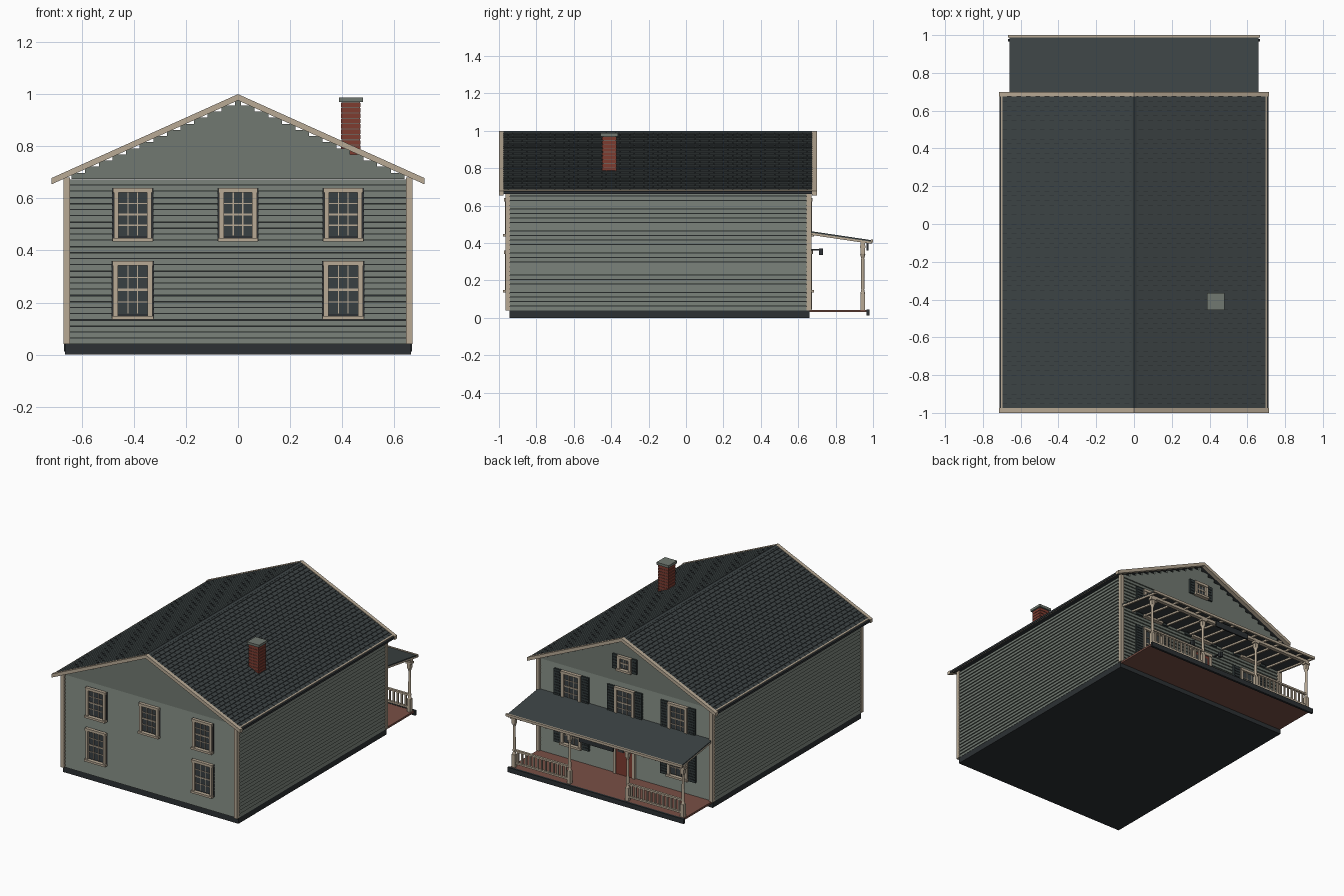
import bpy, bmesh
from mathutils import Matrix, Vector

cube = bpy.data.objects.get("Cube")
if cube:
    bpy.data.objects.remove(cube, do_unlink=True)


def material(name, *rgb):
    m = bpy.data.materials.new(name)
    m.use_nodes = True
    m.diffuse_color = (*rgb, 1)
    m.node_tree.nodes["Principled BSDF"].inputs["Base Color"].default_value = (*rgb, 1)
    return m


SIDING = material("sage siding", .165, .19, .165)
TRIM = material("tan trim", .48, .40, .30)
ROOF = material("slate roof", .045, .056, .058)
DARK = material("dark stone", .025, .03, .033)
GLASS = material("window glass", .04, .05, .055)
BRICK = material("red brick", .21, .045, .03)
MORTAR = material("mortar", .17, .12, .10)
DECK = material("deck boards", .19, .08, .06)
SHUTTER = material("shutter green", .03, .042, .042)


class Part:
    """Collects boxes, prisms and cones into one object."""

    def __init__(self, name, mat):
        self.name, self.mat, self.bm = name, mat, bmesh.new()

    def box(self, x0, x1, y0, y1, z0, z1):
        lo, hi = Vector((x0, y0, z0)), Vector((x1, y1, z1))
        size = [abs(v) for v in hi - lo]
        m = Matrix.Translation((lo + hi) / 2) @ Matrix.Diagonal((*size, 1))
        bmesh.ops.create_cube(self.bm, size=1, matrix=m)
        return self

    def prism(self, pts, a, b, axis):
        """Extrude a (horizontal, z) profile along x or y."""
        def at(p, t):
            return (t, p[0], p[1]) if axis == "x" else (p[0], t, p[1])
        f = self.bm.faces.new([self.bm.verts.new(at(p, a)) for p in pts])
        g = bmesh.ops.extrude_face_region(self.bm, geom=[f])["geom"]
        move = at((0, 0), b - a)
        bmesh.ops.translate(self.bm, vec=move, verts=[v for v in g if isinstance(v, bmesh.types.BMVert)])
        return self

    def cone(self, x, y, z0, z1, r0, r1):
        bmesh.ops.create_cone(self.bm, cap_ends=True, segments=12, radius1=r0, radius2=r1,
                              depth=z1 - z0, matrix=Matrix.Translation((x, y, (z0 + z1) / 2)))

    def done(self):
        bmesh.ops.recalc_face_normals(self.bm, faces=self.bm.faces)
        me = bpy.data.meshes.new(self.name)
        self.bm.to_mesh(me)
        self.bm.free()
        me.materials.append(self.mat)
        bpy.context.collection.objects.link(bpy.data.objects.new(self.name, me))


FRONT, BACK, BASE, PITCH = -.94, .645, .04, .0235
EAVE = BASE + 27 * PITCH

# Foundation and wall core
Part("foundation", DARK).box(-.665, .665, -.945, .66, 0, BASE).done()
Part("wall_core", DARK).box(-.655, .655, FRONT, BACK, BASE, .66).done()

# Lapped siding with thin gaps, on all four walls
siding = Part("lap_siding", SIDING)
for i in range(27):
    z = BASE + i * PITCH
    top = z + PITCH - .002
    for face, s, axis, a, b in ((FRONT, -1, "x", -.65, .65), (BACK, 1, "x", -.65, .65),
                                (.655, 1, "y", FRONT, BACK), (-.655, -1, "y", FRONT, BACK)):
        lip, thin = face + s * .012, face + s * .006
        siding.prism([(face, z), (lip, z), (thin, top), (face, top)], a, b, axis)
siding.done()

# Stepped gable boards at both ends
gable = Part("gable_boards", SIDING)
for i in range(13):
    z = EAVE + i * PITCH
    half = min(.655, (.98 - z - PITCH) / .45 + .012)
    for y, s in ((FRONT, -1), (BACK, 1)):
        gable.box(-half, half, y, y + s * .012, z, z + PITCH)
gable.done()

# Corner boards
corners = Part("corner_boards", TRIM)
for s in (-1, 1):
    corners.box(s * .645, s * .67, FRONT - .025, FRONT, BASE, .68)
    corners.box(s * .645, s * .67, BACK, BACK + .025, BASE, .68)
corners.done()


# Main roof: deck, shingle courses, rakes, eaves and ridge
def slope(x, drop=0):
    return 1 - .45 * x - drop


deck, shingles = Part("roof_deck", DARK), Part("roof_shingles", ROOF)
rakes, eaves, gutters = Part("rake_boards", TRIM), Part("eave_boards", TRIM), Part("eave_gutters", DARK)
COURSES, TAB = 28, .05
for s in (-1, 1):
    def band(x0, x1, top0, top1, low):
        return [(s * x0, slope(x0, top0)), (s * x1, slope(x1, top1)),
                (s * x1, slope(x1, low)), (s * x0, slope(x0, low))]
    deck.prism(band(0, .7, .008, .008, .02), -.98, .68, "y")
    for y in (-1, .675):
        rakes.prism(band(0, .715, 0, 0, .024), y, y + .025, "y")
    eaves.prism(band(.697, .705, 0, 0, .02), -.98, .68, "y")
    gutters.prism(band(.705, .713, .004, .004, .018), -.98, .68, "y")
    for c in range(COURSES):
        x0, x1 = c * .697 / COURSES, (c + 1) * .697 / COURSES
        y = -.975 - TAB / 2 * (c % 2)
        while y < .675:
            a, b = max(y, -.975), min(y + TAB - .002, .675)
            shingles.prism(band(x0, x1, .005, .001, .01), a, b, "y")
            y += TAB
for p in (deck, shingles, rakes, eaves, gutters):
    p.done()
ridge = [(-.014, .992), (0, 1), (.014, .992), (.014, .988), (-.014, .988)]
Part("ridge_cap", ROOF).prism(ridge, -.99, .69, "y").done()

# Chimney
CX, CY = .433, -.41
Part("chimney_core", MORTAR).box(CX - .035, CX + .035, CY - .035, CY + .035, .74, .97).done()
bricks = Part("chimney_bricks", BRICK)
for i in range(11):
    z = .745 + i * .0205
    for j in (-1, 0, 1):
        shift = .008 * (i % 2)
        x0, x1 = max(-.038, j * .026 - .012 - shift), min(.038, j * .026 + .012 + shift)
        bricks.box(CX + x0, CX + x1, CY - .038, CY + .038, z, z + .0165)
        bricks.box(CX - .038, CX + .038, CY + x0, CY + x1, z, z + .0165)
bricks.done()
Part("chimney_cap", SIDING).box(CX - .046, CX + .046, CY - .046, CY + .046, .97, .987).done()

# Windows: surround, glass, glazing bars and optional shutters
surround, glass = Part("window_frames", TRIM), Part("window_glass", GLASS)
bars, reveals = Part("glazing_bars", TRIM), Part("window_reveals", DARK)
shutters, slats = Part("shutters", SHUTTER), Part("shutter_slats", DARK)


def window(x, z0, z1, w, s, cols=3, rows=4, shutter=0):
    wall = (BACK if s > 0 else FRONT) + s * .011

    def slab(part, xa, xb, za, zb, d):
        part.box(x + xa, x + xb, wall, wall + s * d, za, zb)
    h, t = w / 2, .018
    slab(reveals, -h - .007, h + .007, z0, z1, .003)
    slab(glass, -h + t, h - t, z0 + t, z1 - t, .006)
    for k in (-1, 1):
        slab(surround, k * h, k * (h - t), z0, z1, .018)
        if shutter:
            a, b = k * (h + .004), k * (h + .004 + shutter)
            slab(shutters, a, b, z0, z1, .012)
            n = int((z1 - z0) / .018)
            for i in range(1, n):
                z = z0 + (z1 - z0) * i / n
                slab(slats, a + k * .007, b - k * .007, z - .003, z + .003, .015)
    slab(surround, -h - .003, h + .003, z1 - t, z1, .021)
    slab(surround, -h - .005, h + .005, z0 - .003, z0 + .011, .028)
    for i in range(1, cols):
        xi = -h + t + (w - 2 * t) * i / cols
        slab(bars, xi - .002, xi + .002, z0 + t, z1 - t, .010)
    for i in range(1, rows):
        zi = z0 + t + (z1 - z0 - 2 * t) * i / rows
        r = .004 if i * 2 == rows else .002
        slab(bars, -h + t, h - t, zi - r, zi + r, .011)


for x in (-.404, 0, .404):
    window(x, .437, .64, .145, -1)
    window(x, .437, .64, .145, 1, shutter=.055)
    if x:
        window(x, .138, .36, .15, -1)
        window(x, .138, .36, .15, 1, shutter=.055)
window(0, .76, .86, .1, 1, rows=2, shutter=.038)
for p in (surround, glass, bars, reveals, shutters, slats):
    p.done()

# Back door with surround, panes and wall lanterns
WALL = BACK + .011
door_frame, panes = Part("door_frame", TRIM), Part("door_panes", GLASS)
lanterns = Part("porch_lanterns", DARK)
Part("back_door", BRICK).box(-.062, .062, WALL, WALL + .012, .045, .34).done()
door_frame.box(-.085, .085, WALL, WALL + .022, .34, .362)
for s in (-1, 1):
    door_frame.box(s * .062, s * .082, WALL, WALL + .018, .045, .34)
    for z in (.2, .265):
        panes.box(s * .006, s * .048, WALL, WALL + .015, z, z + .055)
    lanterns.box(s * .115 - .01, s * .115 + .01, .71, .732, .335, .37)
    lanterns.box(s * .115 - .004, s * .115 + .004, WALL, .72, .36, .368)
for p in (door_frame, panes, lanterns):
    p.done()

# Porch floor
Part("porch_deck", DECK).box(-.66, .66, .655, .967, .03, .043).done()
Part("deck_fascia", DARK).box(-.668, .668, .965, .98, .012, .045).done()

# Porch roof, rafters, beam and front trim
roof_line = [(.655, .465), (.992, .415), (.992, .407), (.655, .457)]
Part("porch_roof", ROOF).prism(roof_line, -.66, .66, "x").done()
rafters = Part("porch_rafters", TRIM)
for i in range(15):
    x = -.652 + i * 1.304 / 14
    rafters.prism([(y, z - (.008 if j < 2 else .012)) for j, (y, z) in enumerate(roof_line)],
                  x - .006, x + .006, "x")
rafters.done()
Part("porch_beam", TRIM).box(-.655, .655, .933, .957, .385, .405).done()
Part("porch_roof_trim", TRIM).box(-.668, .668, .988, 1, .402, .419).done()
Part("hanging_board", DARK).box(-.13, .13, .965, .975, .36, .4).done()

# Turned posts, and railings in the outer bays
posts, rails = Part("porch_posts", TRIM), Part("porch_railings", TRIM)
PY = .945
for s in (-1, 1):
    for x in (s * .64, s * .22):
        for z0, z1, r in ((.043, .13, .013), (.34, .385, .012)):
            posts.box(x - r, x + r, PY - r, PY + r, z0, z1)
        posts.cone(x, PY, .13, .15, .013, .008)
        posts.cone(x, PY, .15, .32, .01, .008)
        posts.cone(x, PY, .32, .34, .008, .014)
        posts.box(x - .02, x + .02, PY - .016, PY + .016, .372, .386)
    for z in (.065, .15):
        rails.box(s * .22, s * .64, PY - .008, PY + .008, z, z + .012)
    for i in range(1, 14):
        x = s * (.22 + .42 * i / 14)
        rails.box(x - .005, x + .005, PY - .005, PY + .005, .075, .152)
posts.done()
rails.done()
